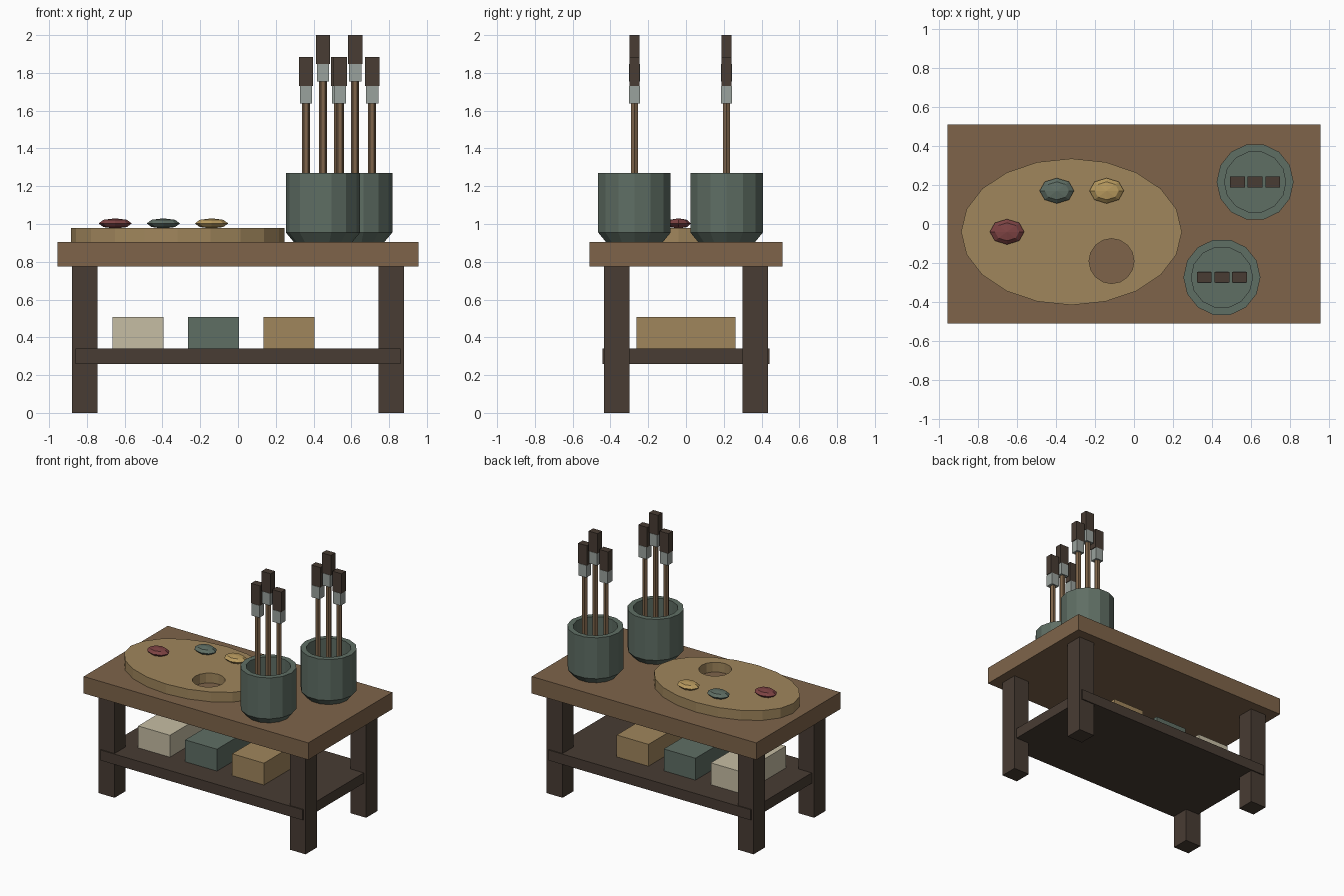
import bpy, bmesh
from math import sin, cos, pi

if "Cube" in bpy.data.objects:
    bpy.data.objects.remove(bpy.data.objects["Cube"])


def material(name, hexcode):
    # sRGB hex to linear diffuse colour
    c = [int(hexcode[i:i + 2], 16) / 255 for i in (0, 2, 4)]
    m = bpy.data.materials.new(name)
    m.diffuse_color = [((v + 0.055) / 1.055) ** 2.4 for v in c] + [1]
    m.use_nodes = True
    m.node_tree.nodes["Principled BSDF"].inputs["Base Color"].default_value = m.diffuse_color
    return m


WOOD = material("table_wood", "7E644A")
DARK = material("dark_wood", "483C33")
TAN = material("palette_wood", "A0865C")
GREEN = material("green_glaze", "5F6E64")
CREAM = material("cream_box", "C6BDA4")
METAL = material("ferrule_metal", "9AA29D")
RED = material("red_paint", "7E4343")
YELLOW = material("yellow_paint", "B89A5E")


def finish(name, bm, mat):
    bmesh.ops.recalc_face_normals(bm, faces=bm.faces)
    me = bpy.data.meshes.new(name)
    bm.to_mesh(me)
    bm.free()
    me.materials.append(mat)
    ob = bpy.data.objects.new(name, me)
    bpy.context.collection.objects.link(ob)
    return ob


def box(name, x, y, z, mat):
    bm = bmesh.new()
    bmesh.ops.create_cube(bm, size=1)
    for v in bm.verts:
        for i, (a, b) in enumerate((x, y, z)):
            v.co[i] = a if v.co[i] < 0 else b
    return finish(name, bm, mat)


def lathe(name, cx, cy, profile, sides, mat, sx=1, sy=1):
    # stack of rings through (radius, z) points, closed by a cap at each end
    bm = bmesh.new()
    rings = [[bm.verts.new((cx + sx * r * cos(2 * pi * i / sides),
                            cy + sy * r * sin(2 * pi * i / sides), z))
              for i in range(sides)] for r, z in profile]
    for a, b in zip(rings, rings[1:]):
        for i in range(sides):
            j = (i + 1) % sides
            bm.faces.new((a[i], a[j], b[j], b[i]))
    bm.faces.new(rings[0])
    bm.faces.new(rings[-1])
    return finish(name, bm, mat)


# table
box("table_top", (-0.955, 0.955), (-0.51, 0.51), (0.775, 0.905), WOOD)
for sx, side in ((-1, "left"), (1, "right")):
    for sy, end in ((-1, "front"), (1, "back")):
        box(f"{end}_{side}_leg", sorted((sx * 0.745, sx * 0.88)),
            sorted((sy * 0.30, sy * 0.435)), (0, 0.775), DARK)
box("lower_shelf", (-0.86, 0.86), (-0.443, 0.443), (0.26, 0.34), DARK)

# storage boxes
for x, mat in ((-0.53, CREAM), (-0.13, GREEN), (0.27, TAN)):
    box("storage_box", (x - 0.135, x + 0.135), (-0.263, 0.263), (0.34, 0.508), mat)

# palette with thumb hole
palette = lathe("palette", -0.32, -0.04, [(1, 0.905), (1, 0.98)], 20, TAN, 0.565, 0.375)
cutter = lathe("thumb_hole_cutter", -0.115, -0.19, [(0.115, 0.85), (0.115, 1.05)], 16, TAN)
cutter.hide_render = True
cutter.hide_set(True)
cut = palette.modifiers.new("thumb_hole", "BOOLEAN")
cut.object = cutter
cut.solver = "EXACT"

# paint blobs
for x, y, mat in ((-0.65, -0.04, RED), (-0.395, 0.17, GREEN), (-0.14, 0.17, YELLOW)):
    bm = bmesh.new()
    bmesh.ops.create_uvsphere(bm, u_segments=8, v_segments=4, radius=1)
    for v in bm.verts:
        v.co = (x + v.co.x * 0.088, y + v.co.y * 0.065, 1.003 + v.co.z * 0.027)
    finish("paint_blob", bm, mat)

# brush pots, each with three brushes
POT = [(0.155, 0.905), (0.197, 0.955), (0.197, 1.27), (0.157, 1.27), (0.157, 0.96)]
for px, py in ((0.45, -0.273), (0.62, 0.215)):
    lathe("brush_pot", px, py, POT, 14, GREEN)
    for dx, lift in ((-0.09, 0), (0, 0.117), (0.09, 0)):
        x = px + dx
        lathe("brush_handle", x, py, [(0.021, 0.96), (0.021, 1.64 + lift)], 6, WOOD)
        box("brush_ferrule", (x - 0.033, x + 0.033), (py - 0.029, py + 0.029),
            (1.637 + lift, 1.73 + lift), METAL)
        box("brush_bristles", (x - 0.038, x + 0.038), (py - 0.027, py + 0.027),
            (1.73 + lift, 1.883 + lift), DARK)
